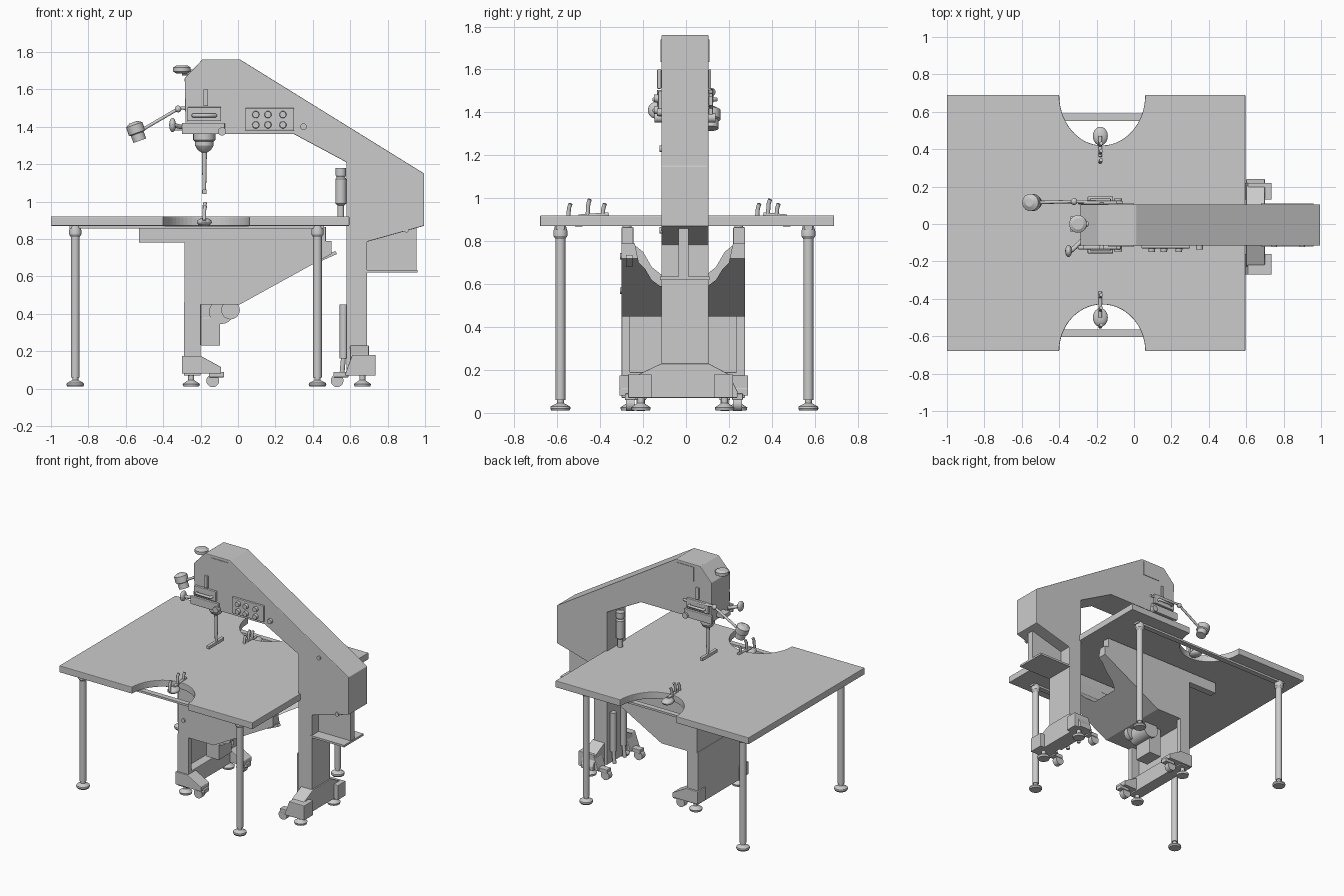
import bpy, bmesh
from math import pi, cos, sin
from mathutils import Vector

if "Cube" in bpy.data.objects:
    bpy.data.objects.remove(bpy.data.objects["Cube"])


def finish(name, bm, bevel=0.0, smooth=False):
    bmesh.ops.recalc_face_normals(bm, faces=bm.faces)
    me = bpy.data.meshes.new(name)
    bm.to_mesh(me)
    bm.free()
    ob = bpy.data.objects.new(name, me)
    bpy.context.collection.objects.link(ob)
    if bevel:
        m = ob.modifiers.new("Bevel", 'BEVEL')
        m.width, m.segments, m.limit_method = bevel, 2, 'ANGLE'
    if smooth:
        bpy.ops.object.select_all(action='DESELECT')
        ob.select_set(True)
        bpy.context.view_layer.objects.active = ob
        bpy.ops.object.shade_smooth_by_angle()
    return ob


def prism(name, pts, axis, lo, hi, bevel=0.004):
    """Extrude a 2D outline along an axis; the outline uses the other two axes in order."""
    place = {'x': lambda a, b, h: (h, a, b), 'y': lambda a, b, h: (a, h, b), 'z': lambda a, b, h: (a, b, h)}[axis]
    bm = bmesh.new()
    face = bm.faces.new([bm.verts.new(place(a, b, lo)) for a, b in pts])
    out = bmesh.ops.extrude_face_region(bm, geom=[face])
    move = Vector(place(0, 0, hi - lo))
    bmesh.ops.translate(bm, vec=move, verts=[v for v in out['geom'] if isinstance(v, bmesh.types.BMVert)])
    return finish(name, bm, bevel)


def box(name, x0, x1, y0, y1, z0, z1, bevel=0.004):
    return prism(name, [(x0, y0), (x1, y0), (x1, y1), (x0, y1)], 'z', z0, z1, bevel)


def turned(name, start, direction, profile, seg=20):
    """Revolve (radius, distance) pairs around a line."""
    bm = bmesh.new()
    rot = Vector((0, 0, 1)).rotation_difference(Vector(direction))
    rings = []
    for r, d in profile:
        rings.append([bm.verts.new(Vector(start) + rot @ Vector((r * cos(2 * pi * i / seg), r * sin(2 * pi * i / seg), d)))
                      for i in range(seg)])
    for a, b in zip(rings, rings[1:]):
        for i in range(seg):
            j = (i + 1) % seg
            bm.faces.new((a[i], a[j], b[j], b[i]))
    bm.faces.new(rings[0])
    bm.faces.new(rings[-1])
    return finish(name, bm, smooth=True)


def rod(name, p, q, r, r2=None):
    d = Vector(q) - Vector(p)
    return turned(name, p, d, [(r, 0), (r if r2 is None else r2, d.length)])


def ball(name, c, rx, ry, rz):
    bm = bmesh.new()
    bmesh.ops.create_uvsphere(bm, u_segments=20, v_segments=12, radius=1)
    for v in bm.verts:
        v.co = Vector((c[0] + v.co.x * rx, c[1] + v.co.y * ry, c[2] + v.co.z * rz))
    return finish(name, bm, smooth=True)


def path(name, pts, r):
    cu = bpy.data.curves.new(name, 'CURVE')
    cu.dimensions, cu.bevel_depth, cu.bevel_resolution, cu.use_fill_caps = '3D', r, 3, True
    sp = cu.splines.new('POLY')
    sp.points.add(len(pts) - 1)
    for p, co in zip(sp.points, pts):
        p.co = (*co, 1)
    bpy.context.collection.objects.link(bpy.data.objects.new(name, cu))


# Table top with rounded cut-outs on both long sides
def cutout(y, depth):
    return [(-0.17 + 0.23 * cos(t), y - depth * sin(t)) for t in [pi * i / 28 for i in range(29)]]


outline = [(-1, -0.68)] + cutout(-0.68, -0.25)[::-1] + [(0.595, -0.68), (0.595, 0.69)] + cutout(0.69, 0.27) + [(-1, 0.69)]
prism("table_top", outline, 'z', 0.87, 0.92)

# Table legs with levelling feet, and rails under the top
for y in (-0.585, 0.57):
    box("table_rail", -0.9, 0.46, y - 0.02, y + 0.02, 0.855, 0.87, 0)
    for x in (-0.87, 0.425):
        turned("table_leg", (x, y, 0), (0, 0, 1),
               [(0.042, 0.01), (0.047, 0.02), (0.045, 0.03), (0.016, 0.045), (0.016, 0.06), (0.023, 0.06),
                (0.023, 0.81), (0.033, 0.825), (0.033, 0.845), (0.026, 0.87)])

# Bent upper arm and rear column
prism("arm_and_column", [(-0.28, 1.36), (-0.285, 1.66), (-0.19, 1.76), (0.01, 1.76), (0.995, 1.15), (0.995, 0.87),
                         (0.69, 0.785), (0.69, 0.07), (0.58, 0.07), (0.58, 1.21), (0.30, 1.36)], 'y', -0.115, 0.105)

# Rear shelf and its web
box("rear_shelf", 0.68, 0.96, -0.12, 0.11, 0.62, 0.635, 0)
prism("rear_shelf_web", [(0.68, 0.63), (0.955, 0.63), (0.955, 0.87), (0.68, 0.80)], 'y', -0.035, 0.012, 0)

# Column foot
prism("column_foot", [(-0.26, 0.07), (0.24, 0.07), (0.24, 0.10), (0.20, 0.18), (0.105, 0.23),
                      (-0.115, 0.23), (-0.22, 0.18), (-0.26, 0.10)], 'x', 0.60, 0.70)
for y0, y1 in ((-0.27, -0.16), (0.13, 0.22)):
    prism("column_foot_bracket", [(0.57, 0.07), (0.735, 0.07), (0.735, 0.18), (0.61, 0.18)], 'y', y0, y1)

# Lower arm: sloping underside, hollowed top
lower = prism("lower_arm", [(-0.285, 0.45), (0.01, 0.45), (0.50, 0.72), (0.50, 0.79), (-0.285, 0.79)], 'y', -0.30, 0.275, 0)
half = [(0.11, 0.59), (0.15, 0.62), (0.18, 0.67), (0.21, 0.70), (0.235, 0.82)]
valley = [(a - 0.01, b) for a, b in half] + [(-a - 0.01, b) for a, b in half[::-1]]
cutter = prism("valley_cutter", valley, 'x', -0.19, 0.7, 0)
cutter.hide_render = True
cutter.hide_set(True)
cut = lower.modifiers.new("Valley", 'BOOLEAN')
cut.operation, cut.object, cut.solver = 'DIFFERENCE', cutter, 'EXACT'
half = [(0.10, 0.64), (0.15, 0.68), (0.19, 0.75), (0.24, 0.79)]
valley = [(a - 0.01, b + 0.1) for a, b in half] + [(-a - 0.01, b + 0.1) for a, b in half[::-1]]
notch = prism("front_notch_cutter", [(a, b - 0.1) for a, b in valley], 'x', -0.4, 0.1, 0)
notch.hide_render = True
notch.hide_set(True)
cut = lower.modifiers.new("Notch", 'BOOLEAN')
cut.operation, cut.object, cut.solver = 'DIFFERENCE', notch, 'EXACT'

# Support rails under the table
for y in (-0.285, 0.235):
    box("support_rail", -0.53, 0.47, y - 0.015, y + 0.04, 0.78, 0.865)
    rod("rail_post", (-0.2, y + 0.01, 0.7), (-0.2, y + 0.01, 0.87), 0.02)
prism("release_lever", [(0.42, 0.695), (0.44, 0.68), (0.53, 0.72), (0.52, 0.735)], 'y', -0.28, -0.25, 0)

# Front stand: panel with thick frame
box("stand_panel", -0.29, -0.265, -0.30, 0.275, 0.07, 0.46)
for y in (-0.30, 0.235):
    box("stand_side", -0.285, -0.20, y, y + 0.04, 0.07, 0.46)
box("stand_bottom", -0.285, -0.20, -0.28, 0.26, 0.07, 0.19)
for y in (-0.31, 0.19):
    prism("stand_bracket", [(-0.30, 0.08), (-0.09, 0.08), (-0.09, 0.115), (-0.20, 0.175), (-0.30, 0.175)], 'y', y, y + 0.10)

# Levelling feet and casters for both supports
for x, ys, cx in ((-0.25, (-0.26, 0.24), -0.135), (0.665, (-0.21, 0.18), 0.53)):
    for y in ys:
        turned("levelling_foot", (x, y, 0), (0, 0, 1),
               [(0.042, 0.01), (0.046, 0.025), (0.016, 0.045), (0.016, 0.08)])
        box("caster_fork", cx - 0.02, cx + 0.06, y - 0.025, y + 0.025, 0.06, 0.09)
        rod("caster_wheel", (cx, y - 0.02, 0.042), (cx, y + 0.02, 0.042), 0.034)

# Drive motor and box beneath the lower arm
box("motor_box", -0.20, -0.095, -0.09, 0.06, 0.23, 0.38)
box("motor_mount", -0.20, -0.06, -0.08, 0.06, 0.37, 0.46)
rod("motor_body", (-0.09, -0.09, 0.41), (-0.09, 0.08, 0.41), 0.065)
rod("motor_pulley", (-0.04, -0.1, 0.42), (-0.04, -0.06, 0.42), 0.05)

# Gas canisters on the column
turned("upper_canister", (0.55, -0.01, 0.92), (0, 0, 1),
       [(0.018, 0), (0.018, 0.06), (0.03, 0.07), (0.03, 0.20), (0.022, 0.21), (0.028, 0.22), (0.028, 0.26)])
for y in (-0.07, 0.05):
    rod("lower_canister", (0.565, y, 0.16), (0.565, y, 0.45), 0.022)
    rod("canister_neck", (0.555, y, 0.07), (0.565, y, 0.18), 0.013)

# Spindle and cutting foot
turned("spindle_collar", (-0.18, 0, 1.26), (0, 0, 1),
       [(0.012, 0), (0.035, 0.015), (0.05, 0.04), (0.05, 0.06), (0.06, 0.07), (0.06, 0.10)])
rod("spindle", (-0.18, 0, 1.04), (-0.18, 0, 1.28), 0.009, 0.014)
box("spindle_foot", -0.192, -0.168, -0.10, 0.08, 1.04, 1.065)

# Head carriage with handles on both sides
for s, y in ((-1, -0.115), (1, 0.105)):
    yo = y + s * 0.02
    lo, hi = min(y, yo), max(y, yo)
    box("carriage_plate", -0.30, -0.07, lo, hi, 1.36, 1.42)
    box("grip_plate", -0.27, -0.09, lo, hi, 1.43, 1.505)
    path("grip", [(-0.24, y, 1.46), (-0.24, yo + s * 0.015, 1.46), (-0.12, yo + s * 0.015, 1.46), (-0.12, y, 1.46)], 0.01)
    box("height_slot", -0.185, -0.16, lo, hi - 0.008 * (s > 0), 1.51, 1.60)
    box("access_panel", -0.14, 0, min(y, y + s * 0.004), max(y, y + s * 0.004), 1.635, 1.74, 0)
    rod("carriage_knob", (-0.085, y, 1.375), (-0.085, yo + s * 0.012, 1.375), 0.022)
path("side_lever", [(-0.28, -0.09, 1.40), (-0.31, -0.12, 1.40), (-0.345, -0.15, 1.41)], 0.012)
ball("lever_knob", (-0.35, -0.145, 1.41), 0.018, 0.032, 0.038)
box("nose_block", -0.34, -0.27, -0.04, 0.04, 1.38, 1.41)

# Top adjustment wheel
rod("wheel_stem", (-0.22, 0, 1.69), (-0.30, 0, 1.69), 0.015)
turned("top_wheel", (-0.30, 0, 1.685), (0, 0, 1), [(0.03, 0), (0.047, 0.01), (0.047, 0.032), (0.03, 0.042)])

# Control panel with buttons
box("control_panel", 0.04, 0.30, -0.13, -0.11, 1.38, 1.50)
for x in (0.095, 0.16, 0.24):
    for z in (1.41, 1.465):
        rod("button", (x, -0.12, z), (x, -0.15, z), 0.02, 0.017)
rod("stop_button", (0.35, -0.11, 1.40), (0.35, -0.135, 1.40), 0.018)

# Screw heads
for x, z, y in ((0.75, 1.23, -0.115), (0.9, 0.85, -0.115), (0.0, 0.73, -0.30), (0.3, 0.73, -0.30), (-0.24, 0.57, -0.30)):
    rod("screw_head", (x, y + 0.005, z), (x, y - 0.008, z), 0.015)

# Work lamp on a jointed arm
path("lamp_arm", [(-0.06, 0.115, 1.48), (-0.30, 0.12, 1.50), (-0.33, 0.12, 1.49), (-0.51, 0.115, 1.385)], 0.009)
ball("lamp_joint", (-0.32, 0.12, 1.495), 0.018, 0.018, 0.018)
turned("lamp_head", (-0.555, 0.115, 1.41), (0.35, 0, -1),
       [(0.022, -0.015), (0.046, 0.0), (0.046, 0.045), (0.036, 0.05), (0.036, 0.09)])

# Tool holders with pegs beside the cut-outs
for s, ys, c in ((-1, (-0.55, -0.46, -0.39), -0.50), (1, (0.33, 0.38, 0.42), 0.47)):
    ball("holder_pad", (-0.18, c, 0.89), 0.04, 0.05, 0.022)
    path("holder_bar", [(-0.18, s * 0.36, 0.925), (-0.18, c, 0.915)], 0.01)
    for i, y in enumerate(ys):
        top = 0.975 + 0.02 * (i % 2)
        path("holder_peg", [(-0.18, y, 0.90), (-0.18, y + 0.005, top - 0.02), (-0.175, y + 0.012, top)], 0.01)
